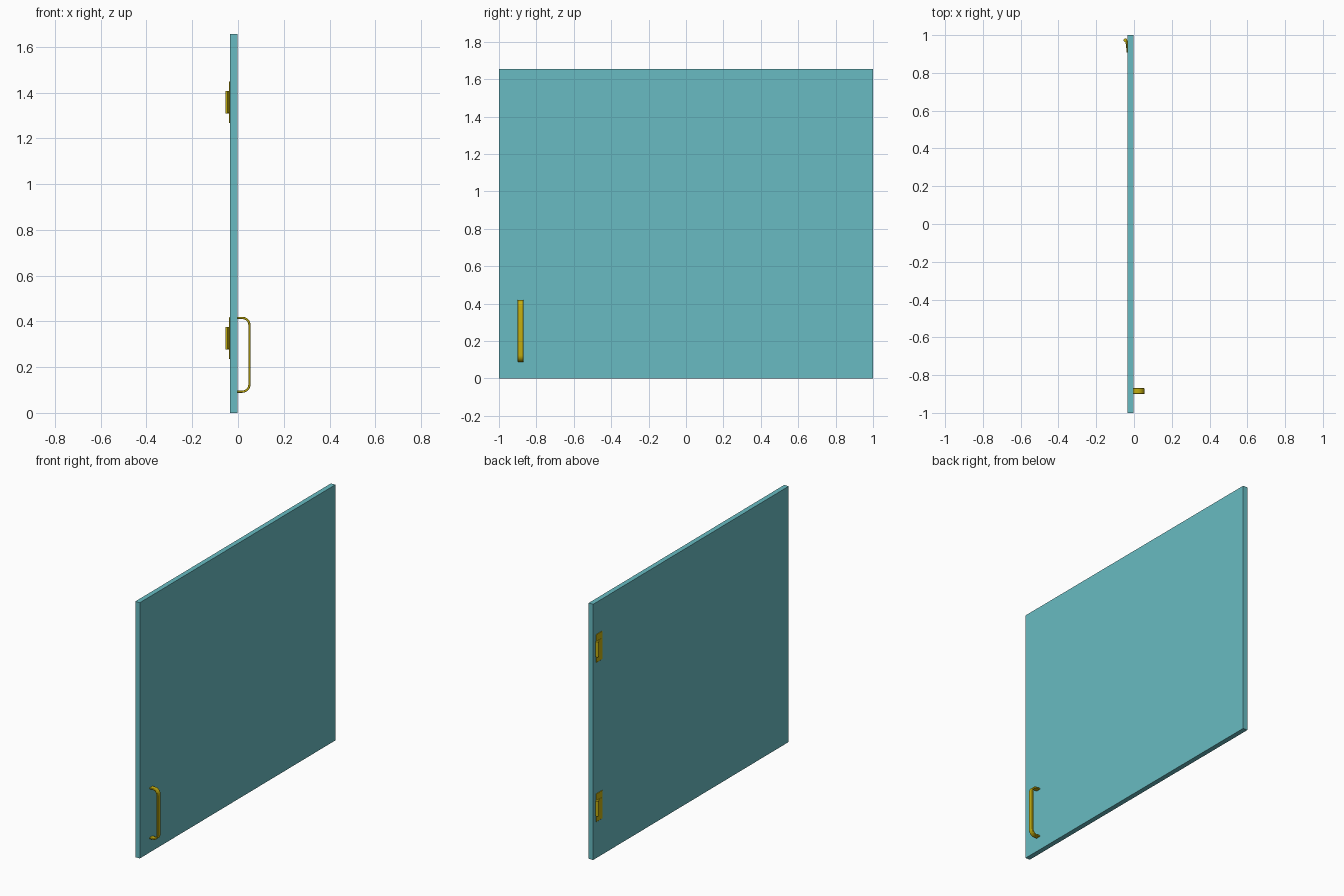
import bpy, bmesh, math
from mathutils import Vector

if "Cube" in bpy.data.objects:
    bpy.data.objects.remove(bpy.data.objects["Cube"], do_unlink=True)


def material(name, rgb):
    m = bpy.data.materials.new(name)
    m.use_nodes = True
    m.diffuse_color = (*rgb, 1)
    m.node_tree.nodes["Principled BSDF"].inputs["Base Color"].default_value = (*rgb, 1)
    return m


TEAL = material("teal panel", (0.14, 0.5, 0.54))
BRASS = material("brass", (0.56, 0.43, 0.005))


def prism(name, outline, sweep, mat, bevel=0, smooth=False):
    """Extrude a closed outline of 3D points along the sweep vector."""
    bm = bmesh.new()
    face = bm.faces.new([bm.verts.new(p) for p in outline])
    grown = bmesh.ops.extrude_face_region(bm, geom=[face])["geom"]
    bmesh.ops.translate(bm, vec=Vector(sweep),
                        verts=[g for g in grown if isinstance(g, bmesh.types.BMVert)])
    bmesh.ops.recalc_face_normals(bm, faces=bm.faces)
    mesh = bpy.data.meshes.new(name)
    bm.to_mesh(mesh)
    bm.free()
    ob = bpy.data.objects.new(name, mesh)
    bpy.context.collection.objects.link(ob)
    mesh.materials.append(mat)
    if bevel:
        mod = ob.modifiers.new("rounded edges", "BEVEL")
        mod.width, mod.segments = bevel, 2
        mod.limit_method, mod.angle_limit = "ANGLE", math.radians(40)
    if smooth:
        bpy.ops.object.select_all(action="DESELECT")
        ob.select_set(True)
        bpy.context.view_layer.objects.active = ob
        bpy.ops.object.shade_smooth_by_angle(angle=math.radians(40))
    return ob


def arc(cx, cy, r, start, end, steps=8):
    angles = [math.radians(start + (end - start) * i / steps) for i in range(steps + 1)]
    return [(cx + r * math.cos(a), cy + r * math.sin(a)) for a in angles]


# Door panel
prism("door_panel", [(-0.035, -1, 0), (-0.003, -1, 0), (-0.003, 1, 0), (-0.035, 1, 0)],
      (0, 0, 1.655), TEAL)

# Strap handle: bent outer line and its inner offset
root, reach, low, high, bend, thick = -0.005, 0.055, 0.088, 0.42, 0.036, 0.01


def strap(inset):
    r = bend - inset
    return ([(root, low + inset)]
            + arc(reach - bend, low + bend, r, -90, 0)
            + arc(reach - bend, high - bend, r, 0, 90)
            + [(root, high - inset)])


loop = strap(0) + strap(thick)[::-1]
prism("pull_handle", [(x, -0.9, z) for x, z in loop], (0, 0.031, 0), BRASS, 0.0025, True)

# Hinges: mounting leaf, curled knuckle tongue and barrel
for label, mid in (("lower", 0.327), ("upper", 1.358)):
    prism(label + "_hinge_leaf",
          [(-0.034, y, mid + z) for y, z in
           ((0.907, -0.091), (0.972, -0.091), (0.972, 0.091), (0.907, 0.091))],
          (-0.005, 0, 0), BRASS, 0.002, True)
    tongue = [(-0.036, 0.92), (-0.040, 0.92), (-0.042, 0.945), (-0.047, 0.966),
              (-0.045, 0.976), (-0.036, 0.972)]
    prism(label + "_hinge_tongue", [(x, y, mid - 0.048) for x, y in tongue],
          (0, 0, 0.096), BRASS, 0, True)
    prism(label + "_hinge_barrel",
          [(x, y, mid - 0.049) for x, y in arc(-0.046, 0.973, 0.0095, 0, 360, 20)[:-1]],
          (0, 0, 0.098), BRASS, 0, True)
